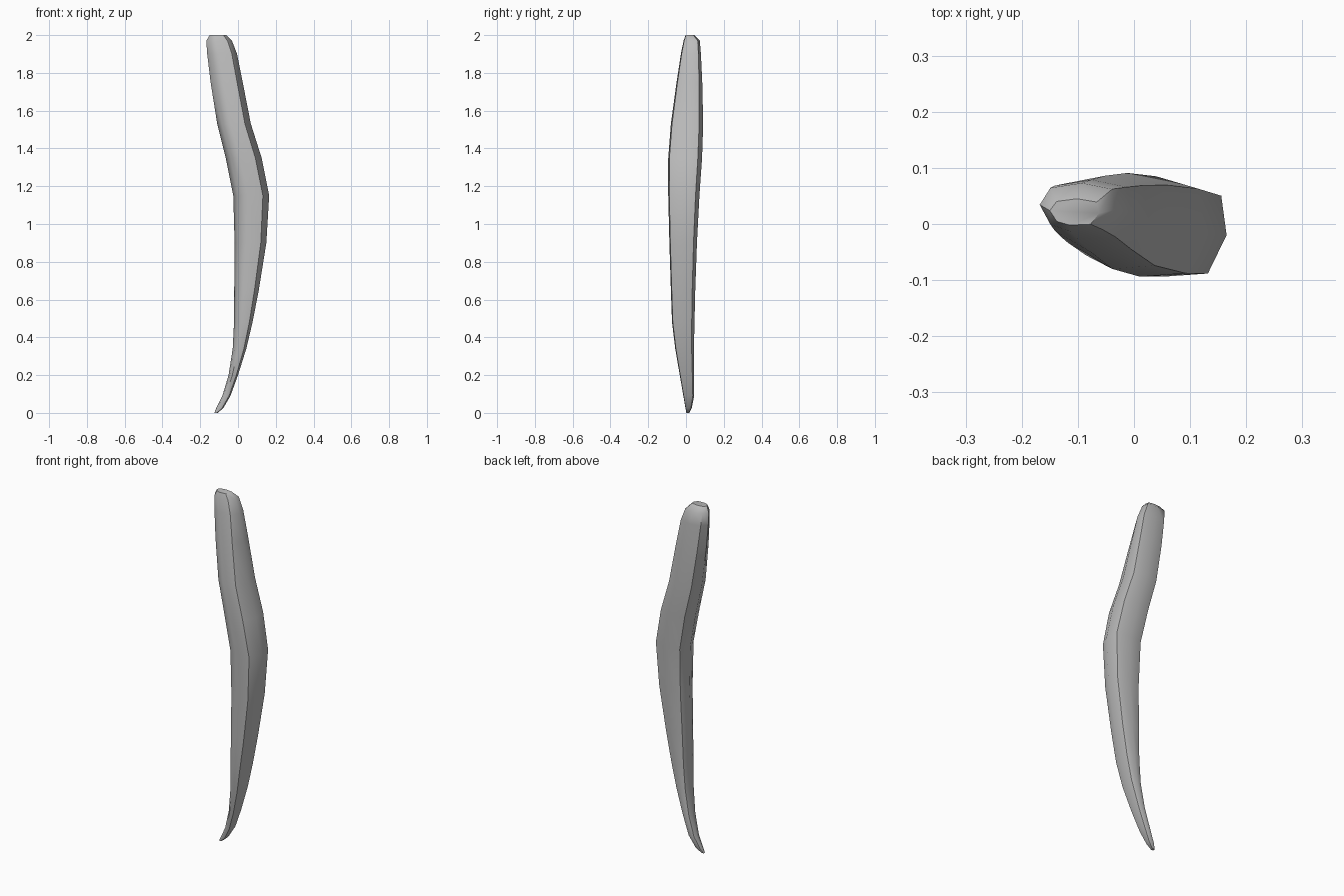
import bpy, bmesh
from math import radians

cube = bpy.data.objects.get("Cube")
if cube:
    bpy.data.objects.remove(cube)

# One flat colour
grey = bpy.data.materials.new("warm grey")
grey.use_nodes = True
colour = (0.5, 0.5, 0.5, 1)
grey.diffuse_color = colour
grey.node_tree.nodes["Principled BSDF"].inputs["Base Color"].default_value = colour

# Eight-sided cross-section, scaled to fit each station
SECTION = [(.9, .75), (1, -.1), (.65, -.93), (-.2, -1),
           (-.72, -.72), (-1, .1), (-.72, .8), (.1, 1)]

# Stations from tip to butt: height, x range, y range
STATIONS = [
    (0, -.125, -.108, .002, .018),
    (.025, -.115, -.078, -.003, .03),
    (.09, -.083, -.04, -.014, .043),
    (.2, -.05, .0, -.033, .043),
    (.34, -.028, .044, -.057, .042),
    (.48, -.021, .077, -.074, .045),
    (.65, -.02, .11, -.08, .049),
    (.9, -.018, .15, -.088, .058),
    (1.15, -.025, .165, -.094, .071),
    (1.35, -.065, .125, -.094, .085),
    (1.53, -.11, .068, -.08, .091),
    (1.75, -.145, .025, -.05, .086),
    (1.9, -.163, -.005, -.027, .079),
    (1.97, -.168, -.032, -.013, .073),
    (2, -.15, -.062, -.002, .045),
]

bm = bmesh.new()


def ring(z, x0, x1, y0, y1):
    return [bm.verts.new(((x0 + x1 + u * (x1 - x0)) / 2,
                          (y0 + y1 + v * (y1 - y0)) / 2, z)) for u, v in SECTION]


# Loft the shaft through its stations and close both ends
rings = [ring(*s) for s in STATIONS]
for low, high in zip(rings, rings[1:]):
    for i in range(len(SECTION)):
        j = (i + 1) % len(SECTION)
        bm.faces.new((low[i], low[j], high[j], high[i]))
bm.faces.new(rings[0])
bm.faces.new(rings[-1])
bmesh.ops.recalc_face_normals(bm, faces=bm.faces[:])

mesh = bpy.data.meshes.new("curved_horn")
bm.to_mesh(mesh)
bm.free()
mesh.materials.append(grey)
horn = bpy.data.objects.new("curved_horn", mesh)
bpy.context.collection.objects.link(horn)

# Smooth along the curve, keeping the long ridges sharp
bpy.ops.object.select_all(action='DESELECT')
horn.select_set(True)
bpy.context.view_layer.objects.active = horn
bpy.ops.object.shade_smooth_by_angle(angle=radians(45))
